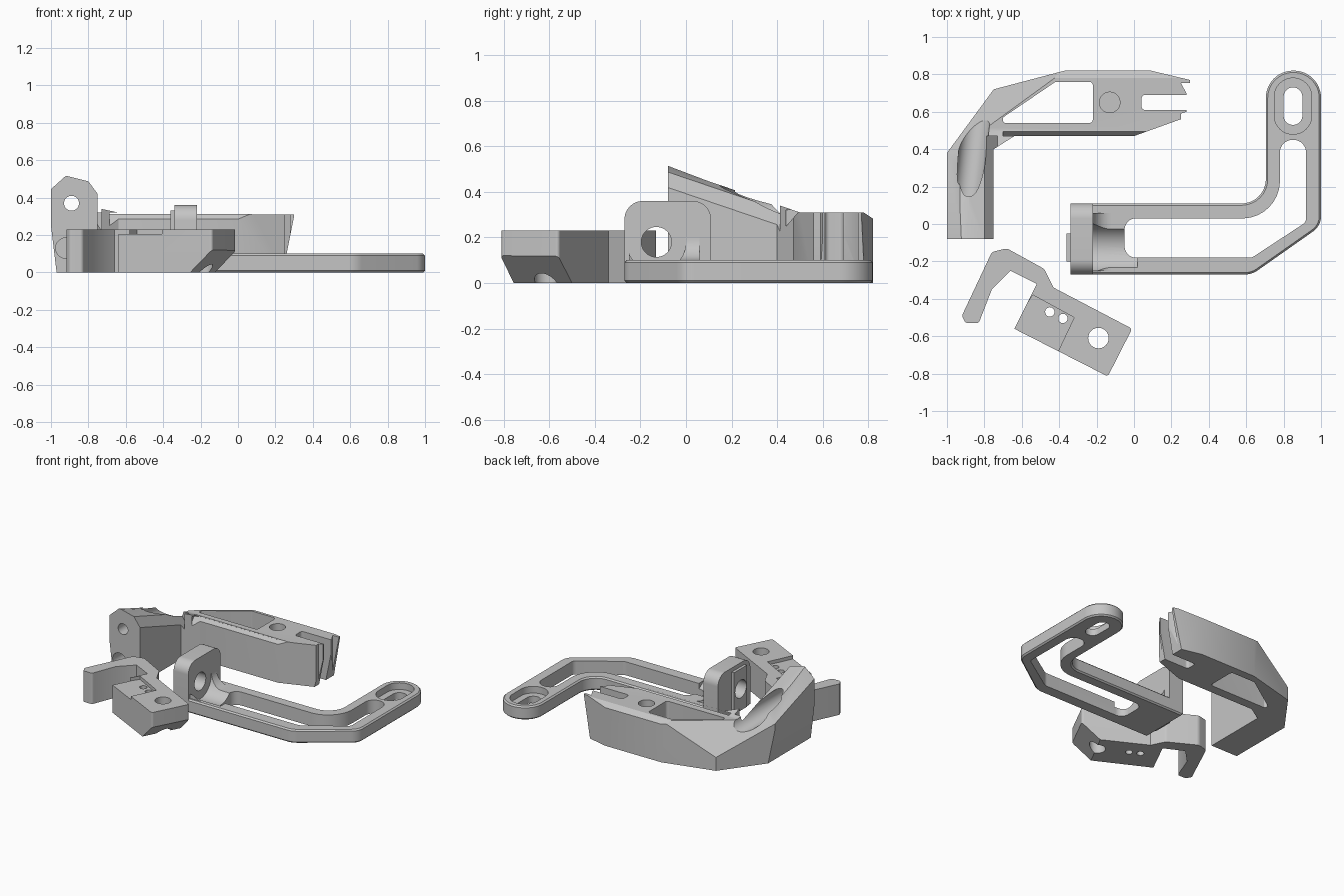
import bpy
import bmesh
from math import pi, tan, cos, sin
from mathutils import Matrix, Vector

if "Cube" in bpy.data.objects:
    bpy.data.objects.remove(bpy.data.objects["Cube"])

GREY = (0.56, 0.56, 0.56, 1)
mat = bpy.data.materials.new("plain grey")
mat.use_nodes = True
mat.diffuse_color = GREY
mat.node_tree.nodes["Principled BSDF"].inputs["Base Color"].default_value = GREY

# Axes for profiles: top outline, side profile (y, z), front profile (x, z)
TOP = Matrix.Identity(4)
SIDE = Matrix(((0, 0, 1, 0), (1, 0, 0, 0), (0, 1, 0, 0), (0, 0, 0, 1)))
FRONT = Matrix(((1, 0, 0, 0), (0, 0, 1, 0), (0, 1, 0, 0), (0, 0, 0, 1)))


def rounded(points, steps=10):
    """Outline with an optional fillet radius as third value of a corner."""
    out = []
    for i, p in enumerate(points):
        here = Vector(p[:2])
        if len(p) < 3:
            out.append(here)
            continue
        a = (Vector(points[i - 1][:2]) - here).normalized()
        b = (Vector(points[(i + 1) % len(points)][:2]) - here).normalized()
        half = a.angle(b) / 2
        centre = here + (a + b).normalized() * p[2] / sin(half)
        start = here + a * p[2] / tan(half) - centre
        end = here + b * p[2] / tan(half) - centre
        for k in range(steps + 1):
            t = k / steps
            turn = start.lerp(end, t).normalized()
            out.append(centre + turn * p[2])
    return out


def circle(x, y, r, n=40):
    return [(x + r * cos(2 * pi * i / n), y + r * sin(2 * pi * i / n)) for i in range(n)]


def capsule(x, y, r, length):
    e = r * 0.99
    return [(x - r, y - length, e), (x + r, y - length, e),
            (x + r, y + length, e), (x - r, y + length, e)]


def prism(name, points, low, high, axes=TOP):
    bm = bmesh.new()
    outline = rounded(points)
    rings = [[bm.verts.new(axes @ Vector((p[0], p[1], h))) for p in outline] for h in (low, high)]
    bm.faces.new(rings[0])
    bm.faces.new(rings[1])
    for i in range(len(outline)):
        bm.faces.new((rings[0][i - 1], rings[0][i], rings[1][i], rings[1][i - 1]))
    bmesh.ops.recalc_face_normals(bm, faces=bm.faces)
    mesh = bpy.data.meshes.new(name)
    bm.to_mesh(mesh)
    bm.free()
    mesh.materials.append(mat)
    obj = bpy.data.objects.new(name, mesh)
    bpy.context.collection.objects.link(obj)
    return obj


def bake(obj):
    deps = bpy.context.evaluated_depsgraph_get()
    mesh = bpy.data.meshes.new_from_object(obj.evaluated_get(deps))
    obj.modifiers.clear()
    obj.data = mesh


def combine(obj, tool, operation):
    mod = obj.modifiers.new("combine", "BOOLEAN")
    mod.operation = operation
    mod.solver = "EXACT"
    mod.object = tool
    bake(obj)
    bpy.data.objects.remove(tool)


def cut(obj, *shape):
    combine(obj, prism("cutter", *shape), "DIFFERENCE")


def add(obj, *shape):
    combine(obj, prism("piece", *shape), "UNION")


def slice_off(obj, point, normal):
    axes = Matrix.Translation(point) @ Vector(normal).to_track_quat("Z", "Y").to_matrix().to_4x4()
    cut(obj, [(-3, -3), (3, -3), (3, 3), (-3, 3)], 0, 3, axes)


def soften(obj, width):
    mod = obj.modifiers.new("edge", "BEVEL")
    mod.width = width
    mod.segments = 1
    mod.limit_method = "ANGLE"
    mod.angle_limit = 1.0
    bake(obj)


def finish(obj):
    bpy.ops.object.select_all(action="DESELECT")
    obj.select_set(True)
    bpy.context.view_layer.objects.active = obj
    bpy.ops.object.shade_smooth_by_angle(angle=0.5)


# Slotted bracket: plate with rounded end
bracket = prism("slotted_bracket", [
    (-0.34, -0.27), (0.63, -0.27, 0.12), (1, -0.01, 0.1), (1, 0.82, 0.145),
    (0.705, 0.82, 0.145), (0.705, 0.11, 0.13), (-0.34, 0.11)], 0, 0.1)
soften(bracket, 0.01)
# Upright lug, fillet and locating tab
add(bracket, [(-0.27, 0.01), (0.11, 0.01), (0.11, 0.36, 0.08), (-0.27, 0.36, 0.08)],
    -0.34, -0.22, SIDE)
add(bracket, [(-0.25, 0.05), (-0.05, 0.05), (-0.05, 0.1), (-0.22, 0.1, 0.1),
              (-0.22, 0.24), (-0.25, 0.24)], -0.25, 0.06, FRONT)
add(bracket, [(-0.2, 0.02), (-0.05, 0.02), (-0.05, 0.33), (-0.2, 0.33)], -0.36, -0.3, SIDE)
# Bolt bore and long slot
cut(bracket, circle(-0.13, 0.18, 0.13), -0.22, 0.02, SIDE)
cut(bracket, circle(-0.13, 0.18, 0.066), -0.5, 0, SIDE)
cut(bracket, [(-0.05, -0.18, 0.06), (0.63, -0.18, 0.05), (0.92, 0.01, 0.04), (0.92, 0.45, 0.068),
              (0.78, 0.45, 0.068), (0.78, 0.03, 0.2), (-0.05, 0.03, 0.06)], -0.1, 0.3)
# Countersunk end slot
cut(bracket, capsule(0.85, 0.63, 0.1, 0.15), 0.05, 0.3)
cut(bracket, capsule(0.85, 0.63, 0.05, 0.1), -0.1, 0.3)
finish(bracket)

# Angular body with raised arm
body = prism("angular_body", [
    (-1, -0.08), (-0.75, -0.08), (-0.75, 0.40), (-0.64, 0.47), (0, 0.47), (0.25, 0.56),
    (0.25, 0.59), (0.28, 0.6), (0.28, 0.7), (0.25, 0.755), (0.30, 0.755), (0.30, 0.77),
    (0.09, 0.82), (-0.37, 0.82), (-0.75, 0.72), (-1, 0.38)], 0, 0.6)
# Sloping top
cut(body, [(-0.2, 0.56), (0.09, 0.45), (0.5, 0.31), (0.78, 0.31), (0.9, 0.23), (0.9, 0.9),
           (-0.2, 0.9)], -2, 2, SIDE)
cut(body, [(0.44, 0.25), (0.5, 0.32), (0.44, 0.32)], -0.7, 1, SIDE)
# Arm shoulders follow the slope
SLOPED = Matrix(((1, 0, 0, 0), (0, 0, 1, 0), (0, 1, -0.34, -0.03), (0, 0, 0, 1)))
cut(body, [(-0.8, 0.49), (-0.73, 0.395), (-0.73, 0.6), (-0.8, 0.6)], -0.2, 0.47, SLOPED)
cut(body, [(-1.02, 0.43), (-0.92, 0.52), (-0.92, 0.6), (-1.02, 0.6)], -0.2, 0.4, SLOPED)
cut(body, [(-0.92, 0.52), (-0.8, 0.49), (-0.8, 0.6), (-0.92, 0.6)], -0.2, 0.4, SLOPED)
# Outer corner facet, tapered side and slanted end
slice_off(body, (-0.37, 0.82, 0.31), (-0.124, 0.17, 0.143))
slice_off(body, (-1, 0, 0.25), (-0.25, 0, -0.03))
slice_off(body, (0.24, 0, 0), (0.3, 0, -0.06))
# Window, blind hole and end notch
cut(body, [(-0.70, 0.54, 0.012), (-0.22, 0.54, 0.02), (-0.22, 0.76, 0.02),
           (-0.42, 0.76, 0.02), (-0.70, 0.57, 0.012)], -0.1, 0.6)
cut(body, circle(-0.13, 0.65, 0.055), 0.12, 0.6)
cut(body, [(0.04, 0.61, 0.02), (0.5, 0.61), (0.5, 0.69), (0.04, 0.69, 0.02)], -0.1, 0.6)
# Bolt holes and the scoop leading to the upper one
SCOOP = Matrix(((1, 0, 0.12, 0), (0, 0, 1, 0), (0, 1, -0.1, 0), (0, 0, 0, 1)))
cut(body, circle(-0.91, 0.37, 0.075), 0.04, 0.6, SCOOP)
cut(body, circle(-0.89, 0.37, 0.04), -0.2, 0.2, FRONT)
cut(body, circle(-0.92, 0.13, 0.055), -0.2, 0.05, FRONT)
finish(body)

# Hooked clip
clip = prism("hooked_clip", [
    (-0.64, -0.56), (-0.14, -0.815, 0.015), (-0.01, -0.56, 0.015), (-0.43, -0.34),
    (-0.48, -0.24, 0.03), (-0.68, -0.13, 0.04), (-0.76, -0.15, 0.03), (-0.92, -0.49, 0.02),
    (-0.90, -0.53, 0.02), (-0.83, -0.53, 0.02), (-0.76, -0.35), (-0.66, -0.25), (-0.52, -0.32)],
    0, 0.23)
# Lowered pad
cut(clip, [(-0.66, -0.56), (-0.41, -0.69), (-0.32, -0.5), (-0.54, -0.38)], 0.205, 0.4)
# Pin holes and bolt hole
for x, y, r in ((-0.45, -0.47, 0.025), (-0.38, -0.505, 0.025), (-0.19, -0.61, 0.055)):
    cut(clip, circle(x, y, r, 24), -0.1, 0.4)
# Undercut at the block end
UNDER = Matrix.Translation((-0.075, -0.69, 0)) @ Matrix.Rotation(-0.48, 4, "Z") @ FRONT
cut(clip, [(0.1, 0.12), (0, 0.12), (-0.13, 0), (-0.13, -0.1), (0.1, -0.1)], -0.4, 0.4, UNDER)
finish(clip)
